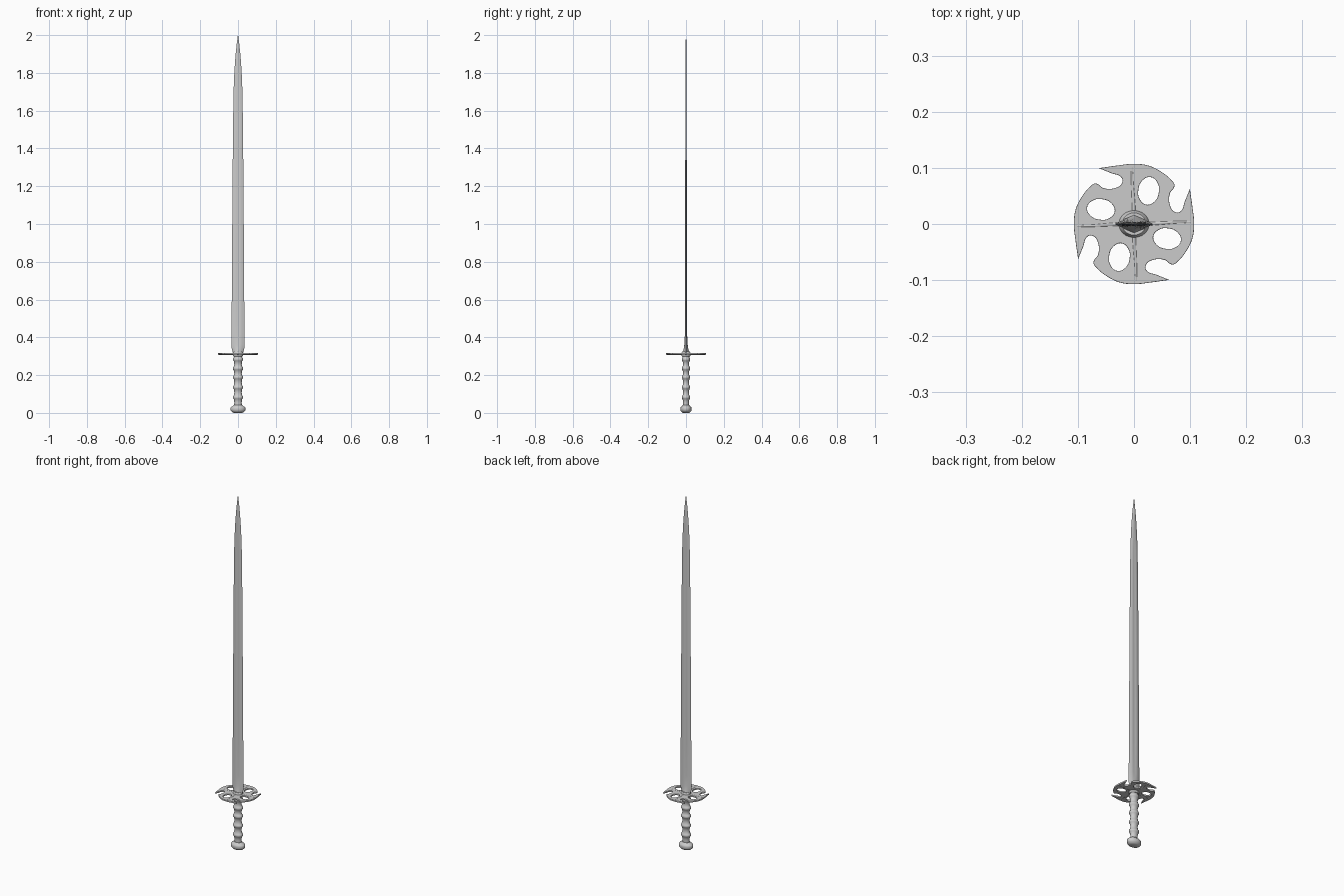
import bpy, bmesh, math

if "Cube" in bpy.data.objects:
    bpy.data.objects.remove(bpy.data.objects["Cube"])


def loft(name, rings, angle=40):
    """Skin closed rings of points and cap both ends."""
    bm = bmesh.new()
    loops = [[bm.verts.new(p) for p in ring] for ring in rings]
    n = len(loops[0])
    for a, b in zip(loops, loops[1:]):
        for i in range(n):
            j = (i + 1) % n
            bm.faces.new((a[i], a[j], b[j], b[i]))
    bm.faces.new(loops[0][::-1])
    bm.faces.new(loops[-1])
    bmesh.ops.recalc_face_normals(bm, faces=bm.faces)
    me = bpy.data.meshes.new(name)
    bm.to_mesh(me)
    bm.free()
    ob = bpy.data.objects.new(name, me)
    bpy.context.collection.objects.link(ob)
    select(ob)
    bpy.ops.object.shade_smooth_by_angle(angle=math.radians(angle))
    return ob


def select(ob):
    bpy.ops.object.select_all(action='DESELECT')
    ob.select_set(True)
    bpy.context.view_layer.objects.active = ob


def oval(rx, ry, z, n=32):
    return [(rx * math.cos(math.tau * i / n), ry * math.sin(math.tau * i / n), z)
            for i in range(n)]


def turn(p, k):
    """Rotate a 2D point clockwise by k quarter turns."""
    x, y = p
    for _ in range(k):
        x, y = y, -x
    return x, y


# Blade: flat faces with a shallow fuller, swelling to a round root at the guard
def blade_ring(z, w, shoulder, centre):
    half = [(1, 0), (.62, shoulder * .75), (.42, shoulder),
            (.2, (shoulder + centre) / 2), (0, centre)]
    upper = [(w * x, y) for x, y in half]
    quarter = upper + [(-x, y) for x, y in upper[-2::-1]]
    lower = [(x, -y) for x, y in quarter[-2:0:-1]]
    return [(x, y, z) for x, y in quarter + lower]


blade = [(.312, .026, .015, .021), (.325, .029, .011, .016), (.34, .033, .009, .012),
         (.36, .035, .0075, .009), (.42, .0345, .006, .005), (.6, .033, .0052, .0036),
         (.85, .0315, .0048, .0033), (1.2, .029, .0042, .0029), (1.5, .0265, .0037, .0026),
         (1.7, .0235, .0034, .0025), (1.78, .0205, .003, .003), (1.85, .0165, .0025, .0035),
         (1.91, .0115, .002, .003), (1.96, .006, .0012, .002), (2.0, .0005, .0002, .0003)]
loft("blade", [blade_ring(*r) for r in blade], 20)

# Guard: pinwheel disc with four hooks and four oval holes
cu = bpy.data.curves.new("guard", 'CURVE')
cu.dimensions = '2D'
cu.fill_mode = 'BOTH'
cu.extrude = .003
cu.bevel_depth = .0012
cu.bevel_resolution = 1
cu.resolution_u = 8


def spline(points, sharp=None):
    s = cu.splines.new('BEZIER')
    s.bezier_points.add(len(points) - 1)
    s.use_cyclic_u = True
    for i, (bp, p) in enumerate(zip(s.bezier_points, points)):
        bp.co = (p[0], p[1], 0)
        kind = 'VECTOR' if sharp and i % sharp == 0 else 'AUTO'
        bp.handle_left_type = bp.handle_right_type = kind


segment = [(-.058, .099), (-.03, .103), (0, .106), (.025, .103), (.048, .092), (.066, .077),
           (.071, .069), (.063, .055), (.0625, .035), (.071, .021), (.083, .021), (.092, .041)]
spline([turn(p, k) for k in range(4) for p in segment], len(segment))
tilt = math.radians(-8)
for k in range(4):
    hole = []
    for i in range(8):
        a = math.tau * i / 8
        x, y = .0195 * math.cos(a), .026 * math.sin(a)
        hole.append(turn((.026 + x * math.cos(tilt) - y * math.sin(tilt),
                          .059 + x * math.sin(tilt) + y * math.cos(tilt)), k))
    spline(hole)
guard = bpy.data.objects.new("guard", cu)
bpy.context.collection.objects.link(guard)
guard.location.z = .312
select(guard)
bpy.ops.object.convert(target='MESH')
bpy.ops.object.shade_smooth_by_angle(angle=math.radians(35))

# Raised ribs curving out over the guard arms
for k in range(4):
    rings = []
    for x, y, r in [(0, .015, .005), (-.001, .04, .0045), (-.003, .07, .0035), (-.004, .102, .0025)]:
        ring = []
        for i in range(10):
            a = math.tau * i / 10
            px, py = turn((x + r * math.cos(a), y), k)
            ring.append((px, py, .312 + (.0042 + r * .35) * math.sin(a)))
        rings.append(ring)
    loft("guard_rib", rings, 60)

# Collar seating the blade on the guard
loft("collar", [oval(.024, .021, .298), oval(.027, .024, .304),
                oval(.027, .024, .318), oval(.021, .02, .326)])

# Grip: oval handle with raised rings
profile = [(.03, .021)]
for z in (.082, .135, .188, .235, .283):
    profile += [(z - .026, .0195), (z - .010, .022), (z - .006, .026),
                (z, .028), (z + .006, .026), (z + .010, .022)]
profile += [(.305, .022)]
loft("grip", [oval(r, r * .8, z) for z, r in profile], 50)

# Pommel: flattened oval cap
pommel = [(0, .022), (.004, .031), (.010, .037), (.014, .040), (.026, .040),
          (.031, .037), (.036, .029), (.042, .022)]
loft("pommel", [oval(r, r * .74, z) for z, r in pommel], 40)
